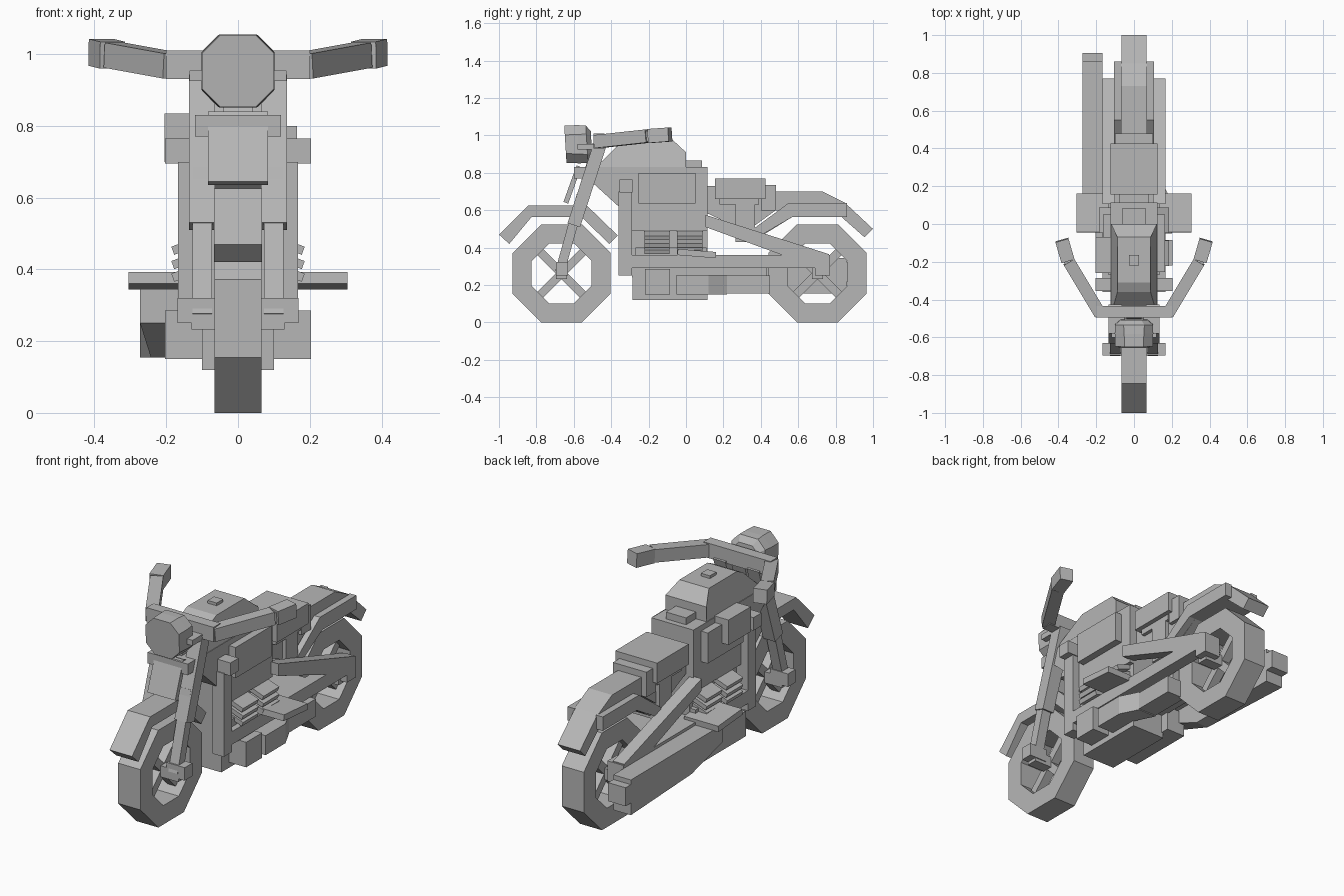
import bpy, bmesh, math
from mathutils import Vector, Matrix

if "Cube" in bpy.data.objects:
    bpy.data.objects.remove(bpy.data.objects["Cube"])

grey = bpy.data.materials.new("grey")
grey.diffuse_color = (0.47, 0.47, 0.47, 1)
grey.use_nodes = True
grey.node_tree.nodes["Principled BSDF"].inputs["Base Color"].default_value = grey.diffuse_color


def finish(name, bm):
    bmesh.ops.recalc_face_normals(bm, faces=bm.faces)
    me = bpy.data.meshes.new(name)
    bm.to_mesh(me)
    bm.free()
    me.materials.append(grey)
    ob = bpy.data.objects.new(name, me)
    bpy.context.collection.objects.link(ob)
    return ob


def box(name, x, y, z, tilt=None):
    """Box from (min, max) ranges, optionally turned about its centre."""
    bm = bmesh.new()
    bmesh.ops.create_cube(bm, size=1)
    c = Vector((sum(x) / 2, sum(y) / 2, sum(z) / 2))
    s = Matrix.Diagonal((x[1] - x[0], y[1] - y[0], z[1] - z[0], 1))
    r = Matrix.Rotation(tilt[0], 4, tilt[1]) if tilt else Matrix()
    bmesh.ops.transform(bm, matrix=Matrix.Translation(c) @ r @ s, verts=bm.verts)
    return finish(name, bm)


def prism(name, pts, x0, x1):
    """Side profile of (y, z) points extruded across x."""
    bm = bmesh.new()
    f = bm.faces.new([bm.verts.new((x0, y, z)) for y, z in pts])
    ext = bmesh.ops.extrude_face_region(bm, geom=[f])
    bmesh.ops.translate(bm, vec=(x1 - x0, 0, 0),
                        verts=[v for v in ext["geom"] if isinstance(v, bmesh.types.BMVert)])
    return finish(name, bm)


def beam(name, p, q, w, h):
    """Square bar from p to q: w across, h in the upright direction."""
    p, q = Vector(p), Vector(q)
    d = (q - p).normalized()
    side = d.cross(Vector((0, 0, 1))).normalized()
    up = side.cross(d)
    bm = bmesh.new()
    bmesh.ops.create_cube(bm, size=1)
    m = Matrix((side * w, d * (q - p).length, up * h)).transposed().to_4x4()
    bmesh.ops.transform(bm, matrix=Matrix.Translation((p + q) / 2) @ m, verts=bm.verts)
    return finish(name, bm)


# Wheels: octagonal rings with crossed spokes
def wheel(name, cy, cz=0.2625, w=0.066):
    bm = bmesh.new()
    k = math.cos(math.pi / 8)
    rings = []
    for x, r in ((-w, 0.2625), (w, 0.2625), (w, 0.16), (-w, 0.16)):
        rings.append([bm.verts.new((x, cy + r / k * math.cos((i + .5) * math.pi / 4),
                                    cz + r / k * math.sin((i + .5) * math.pi / 4)))
                      for i in range(8)])
    for a in range(4):
        A, B = rings[a], rings[(a + 1) % 4]
        for i in range(8):
            j = (i + 1) % 8
            bm.faces.new((A[i], A[j], B[j], B[i]))
    finish(name + "_tyre", bm)
    for s in (-1, 1):
        beam(name + "_spoke", (0, cy - 0.12, cz - s * 0.12), (0, cy + 0.12, cz + s * 0.12), 0.05, 0.045)
    box(name + "_axle", (-0.13, 0.13), (cy - 0.03, cy + 0.03), (cz - 0.03, cz + 0.03))


wheel("front_wheel", -0.665)
wheel("rear_wheel", 0.703)

# Fenders and tail
prism("front_fender", [(-1, .47), (-.845, .625), (-.53, .625), (-.365, .465), (-.41, .42),
                       (-.56, .565), (-.825, .565), (-.945, .42)], -.067, .067)
prism("rear_fender", [(.36, .5), (.55, .64), (.85, .64), (1, .5), (.955, .455),
                      (.83, .565), (.57, .565), (.4, .46)], -.067, .067)
for s in (-1, 1):
    prism("fender_strut", [(.36, .5), (.55, .64), (.86, .64), (.86, .565), (.57, .565), (.39, .46)],
          s * .065, s * .105)
prism("tail_pad", [(.42, .6), (.42, .7), (.73, .7), (.85, .64), (.85, .6)], -.07, .07)

# Seat and the frame below it
box("seat", (-.125, .125), (.155, .425), (.66, .77))
box("seat_base", (-.1, .1), (.18, .39), (.63, .67))
box("seat_back", (-.1, .1), (.40, .48), (.60, .735))
prism("seat_frame", [(.1, .73), (.48, .73), (.48, .6), (.37, .52), (.25, .52), (.1, .59)], -.08, .08)
box("seat_post", (-.1, .1), (.265, .37), (.43, .66))

# Main body, side panels and tank
prism("body", [(-.525, .83), (.115, .83), (.115, .49), (-.29, .49), (-.29, .62),
               (-.36, .62), (-.525, .77)], -.125, .125)
for s in (-1, 1):
    box("side_panel", sorted((s * .12, s * .165)), (-.255, .05), (.635, .80))
    box("frame_knob", sorted((s * .12, s * .203)), (-.355, -.285), (.695, .765))
box("left_side_box", (-.205, -.12), (-.26, -.07), (.70, .835))
tank = prism("tank", [(-.48, .83), (-.36, .95), (-.31, .975), (-.07, .975), (0, .91), (0, .83)], -.122, .122)
for v in tank.data.vertices:
    if v.co.z > .93:
        v.co.x *= .72
box("tank_cap", (-.027, .027), (-.22, -.165), (.97, .99))
box("tank_tail", (-.06, .06), (-.02, .085), (.82, .867))

# Engine
box("engine_block", (-.1, .1), (-.29, .115), (.24, .5))
box("crankcase", (-.135, .135), (-.27, .11), (.30, .40))
box("oil_pan", (-.1, .1), (-.285, .115), (.12, .26))
box("gearbox", (-.1, .1), (.1, .43), (.25, .36))
for s in (-1, 1):
    for y in (-.155, .02):
        for z in (.395, .43, .47):
            box("cylinder_fin", sorted((s * .08, s * .185)), (y - .067, y + .067),
                (z - .012, z + .012), (s * .35, 'Y'))
    box("foot_peg", sorted((s * .1, s * .305)), (-.045, .16), (.352, .385), (-.08, 'X'))

# Frame rails, downtubes and swing arms on both sides
for s in (-1, 1):
    a, b = s * .1, s * .167
    prism("lower_rail", [(-.36, .25), (-.36, .36), (.765, .36), (.765, .29), (-.29, .29), (-.29, .25)], a, b)
    box("downtube", sorted((a, b)), (-.36, -.29), (.25, .70))
    prism("swing_arm", [(.105, .575), (.765, .365), (.765, .29), (.68, .30), (.105, .51)], a, b)
    box("axle_block", sorted((s * .07, b)), (.69, .77), (.25, .36))
    box("lower_box", sorted((s * .08, s * .203)), (-.22, -.085), (.15, .285))

# Exhausts: short bent pipe on the right, long silencer on the left
bend = box("right_pipe", (.09, .2), (-.05, .12), (.15, .255))
elbow = prism("right_pipe_elbow", [(.12, .15), (.12, .255), (.22, .255), (.22, .15)], .09, .2)
for v in elbow.data.vertices:
    if v.co.y > .2:
        v.co.x -= .05
box("right_pipe_end", (.04, .15), (.22, .45), (.155, .25))
box("left_pipe", (-.203, -.09), (-.09, .16), (.15, .285))
silencer = prism("silencer", [(.08, .345), (.86, .345), (.86, .155), (.3, .155), (.08, .25)], -.273, -.168)
for v in silencer.data.vertices:
    if v.co.z < .2 and v.co.x < -.2 and v.co.y < .4:
        v.co.x += .03
box("silencer_tip", (-.273, -.168), (.85, .905), (.22, .32))

# Front fork
for s in (-1, 1):
    x = s * .1
    beam("fork_leg", (x, -.675, .27), (x, -.56, .68), .055, .05)
    beam("fork_tube", (x, -.60, .52), (x, -.46, .95), .072, .07)
    box("fork_foot", sorted((s * .06, s * .168)), (-.695, -.63), (.25, .32))
    box("fork_clamp", sorted((s * .05, s * .135)), (-.58, -.47), (.925, .955))
box("lower_clamp", (-.12, .12), (-.60, -.50), (.77, .83))
beam("steering_stem", (0, -.54, .72), (0, -.47, .95), .08, .06)
prism("front_plate", [(-.655, .645), (-.585, .84), (-.56, .83), (-.63, .635)], -.083, .083)


# Headlight: square shell with clipped corners, tapering at the back
def headlight():
    bm = bmesh.new()
    rings = []
    for y, r, c in ((-.645, .1, .05), (-.575, .102, .05), (-.53, .1, .045), (-.505, .07, .03)):
        o = [(r, r - c), (r - c, r), (c - r, r), (-r, r - c), (-r, c - r), (c - r, -r), (r - c, -r), (r, c - r)]
        rings.append([bm.verts.new((px, y - pz * .06, .953 + pz)) for px, pz in o])
    for A, B in zip(rings, rings[1:]):
        for i in range(8):
            j = (i + 1) % 8
            bm.faces.new((A[i], A[j], B[j], B[i]))
    bm.faces.new(rings[0])
    bm.faces.new(rings[-1])
    finish("headlight", bm)


headlight()

# Handlebar: middle bar, swept arms and grips
box("handlebar_middle", (-.2, .2), (-.495, -.435), (.93, 1.01))
for s in (-1, 1):
    beam("handlebar_arm", (s * .18, -.475, .967), (s * .345, -.2, .997), .065, .07)
    beam("handlebar_neck", (s * .34, -.21, .995), (s * .355, -.18, .998), .05, .055)
    beam("handlebar_grip", (s * .35, -.195, .997), (s * .382, -.085, 1.005), .072, .075)
